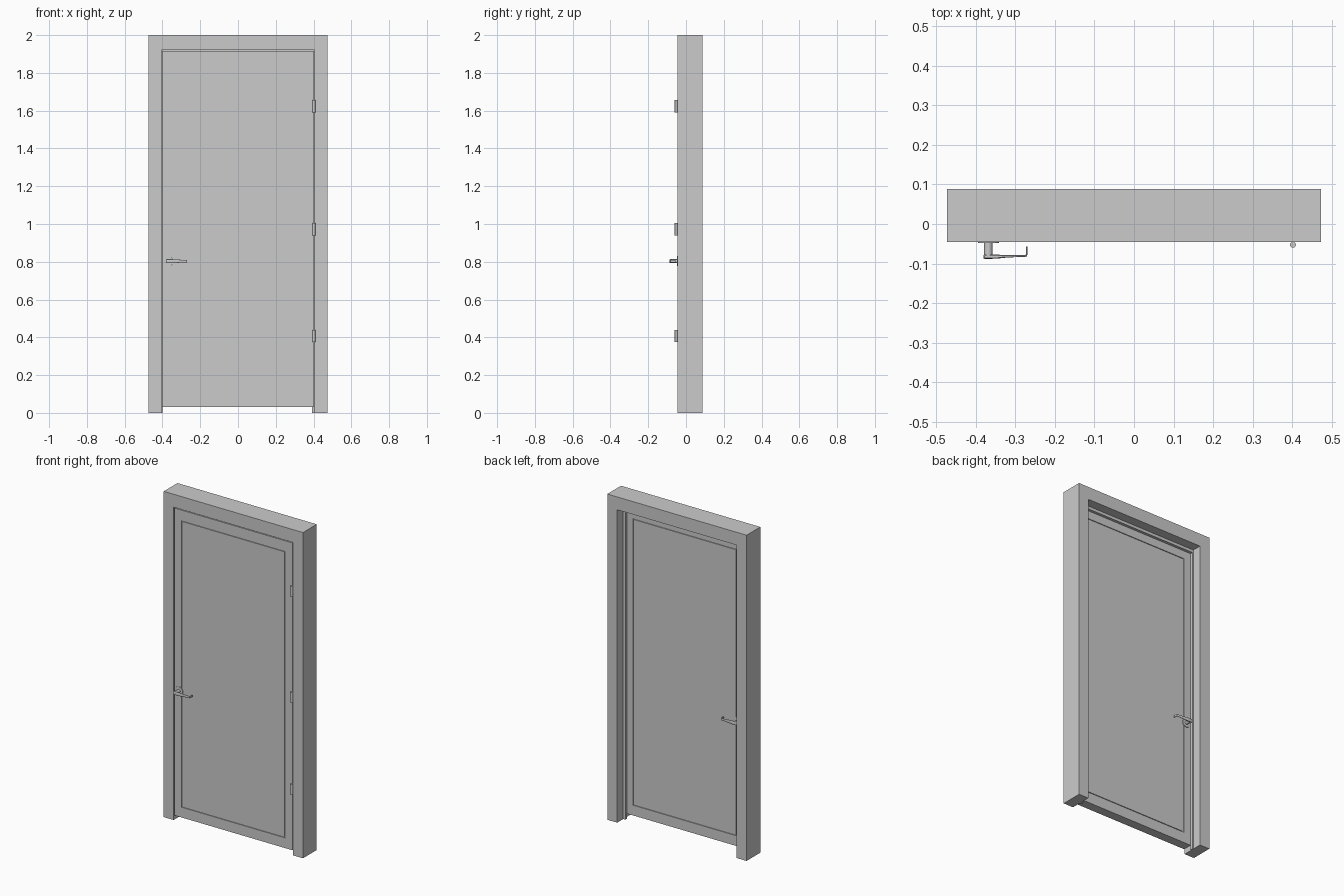
import bpy, bmesh, math
from mathutils import Matrix, Vector

if "Cube" in bpy.data.objects:
    bpy.data.objects.remove(bpy.data.objects["Cube"])

FRONT, BACK = -0.045, 0.088      # frame depth
LEAF_BACK = 0.012
LEAF_MID = (FRONT + LEAF_BACK) / 2


def finish(name, bm, smooth=False):
    bmesh.ops.recalc_face_normals(bm, faces=bm.faces[:])
    me = bpy.data.meshes.new(name)
    bm.to_mesh(me)
    bm.free()
    ob = bpy.data.objects.new(name, me)
    bpy.context.collection.objects.link(ob)
    if smooth:
        bpy.ops.object.select_all(action='DESELECT')
        ob.select_set(True)
        bpy.context.view_layer.objects.active = ob
        bpy.ops.object.shade_smooth_by_angle(angle=math.radians(35))
    return ob


def portal(name, outer, inner, y0, y1):
    """Upside-down U in the xz plane, extruded in y; outer/inner = (left, right, top)."""
    (ol, orr, ot), (il, ir, it) = outer, inner
    pts = [(ol, 0), (ol, ot), (orr, ot), (orr, 0), (ir, 0), (ir, it), (il, it), (il, 0)]
    bm = bmesh.new()
    a = [bm.verts.new((x, y0, z)) for x, z in pts]
    b = [bm.verts.new((x, y1, z)) for x, z in pts]
    for i in range(8):
        j = (i + 1) % 8
        bm.faces.new((a[i], a[j], b[j], b[i]))
    # caps: left post, lintel, right post
    for v in (a, b):
        for q in ((0, 1, 6, 7), (1, 2, 5, 6), (2, 3, 4, 5)):
            bm.faces.new([v[k] for k in q])
    return finish(name, bm)


def cylinder(name, r, h, centre, along_y=False, seg=24):
    bm = bmesh.new()
    m = Matrix.Translation(centre)
    if along_y:
        m = m @ Matrix.Rotation(math.pi / 2, 4, 'X')
    bmesh.ops.create_cone(bm, cap_ends=True, segments=seg, radius1=r, radius2=r, depth=h, matrix=m)
    return finish(name, bm, True)


# Frame and the rebate stop behind the leaf
portal("door_frame", (-0.473, 0.473, 2.0), (-0.406, 0.406, 1.921), FRONT, BACK)
portal("door_stop", (-0.407, 0.407, 1.922), (-0.400, 0.391, 1.903), LEAF_BACK + 0.001, 0.030)

# Leaf with a grooved panel outline on both faces
bm = bmesh.new()
bmesh.ops.create_cube(bm, size=1)
for v in bm.verts:
    v.co = (v.co.x * 0.803, LEAF_MID + v.co.y * (LEAF_BACK - FRONT), 0.9735 + v.co.z * 1.887)
bm.normal_update()
for f in [f for f in bm.faces if abs(f.normal.y) > 0.9]:
    bmesh.ops.inset_region(bm, faces=[f], thickness=0.069, depth=0)
    for v in f.verts:
        v.co.z += 0.014 if v.co.z < 1 else -0.014
    for thick, depth in ((0, -0.005), (0.006, 0), (0, 0.005)):
        bmesh.ops.inset_region(bm, faces=[f], thickness=thick, depth=depth, use_even_offset=True)
finish("door_leaf", bm)

# Hinges
for i, z in enumerate((0.407, 0.972, 1.623)):
    cylinder(f"hinge_{i + 1}", 0.0075, 0.065, (0.402, -0.0525, z), seg=16)

# Handles: lever swept along a bent path, stem and round rosette
HX, HZ = -0.3685, 0.803
# station: x, y, path angle, half thickness, half height
STATIONS = [(-0.3805, -0.0825, 0, 0.0045, 0.0085), (-0.378, -0.0825, 0, 0.0055, 0.0105),
            (-0.345, -0.0825, 0, 0.0053, 0.0105), (-0.333, -0.0823, 0, 0.0035, 0.0095),
            (-0.310, -0.0815, 0, 0.0027, 0.0080), (-0.276, -0.0812, 0, 0.0023, 0.0065),
            (-0.2725, -0.0800, 45, 0.0022, 0.0065), (-0.2713, -0.0765, 90, 0.0020, 0.0065),
            (-0.2713, -0.0565, 90, 0.0018, 0.0060)]


def handle(side, flip):
    def fy(y):
        return 2 * LEAF_MID - y if flip else y
    bm = bmesh.new()
    rings = []
    for x, y, ang, t, h in STATIONS:
        a = math.radians(ang)
        ring = []
        for k in range(16):
            p = 2 * math.pi * k / 16
            # rounded-box section
            c, s = (math.copysign(abs(f(p)) ** 0.6, f(p)) for f in (math.cos, math.sin))
            ring.append(bm.verts.new((x - math.sin(a) * t * c, fy(y + math.cos(a) * t * c), HZ + h * s)))
        rings.append(ring)
    for r, q in zip(rings, rings[1:]):
        for k in range(16):
            n = (k + 1) % 16
            bm.faces.new((r[k], r[n], q[n], q[k]))
    bm.faces.new(rings[0])
    bm.faces.new(rings[-1])
    finish(f"{side}_lever", bm, True)
    cylinder(f"{side}_handle_stem", 0.0105, 0.036, (HX, fy(FRONT - 0.018), HZ), True)
    cylinder(f"{side}_rosette", 0.0265, 0.004, (HX, fy(FRONT - 0.0015), HZ), True, 32)


handle("front", False)
handle("back", True)
